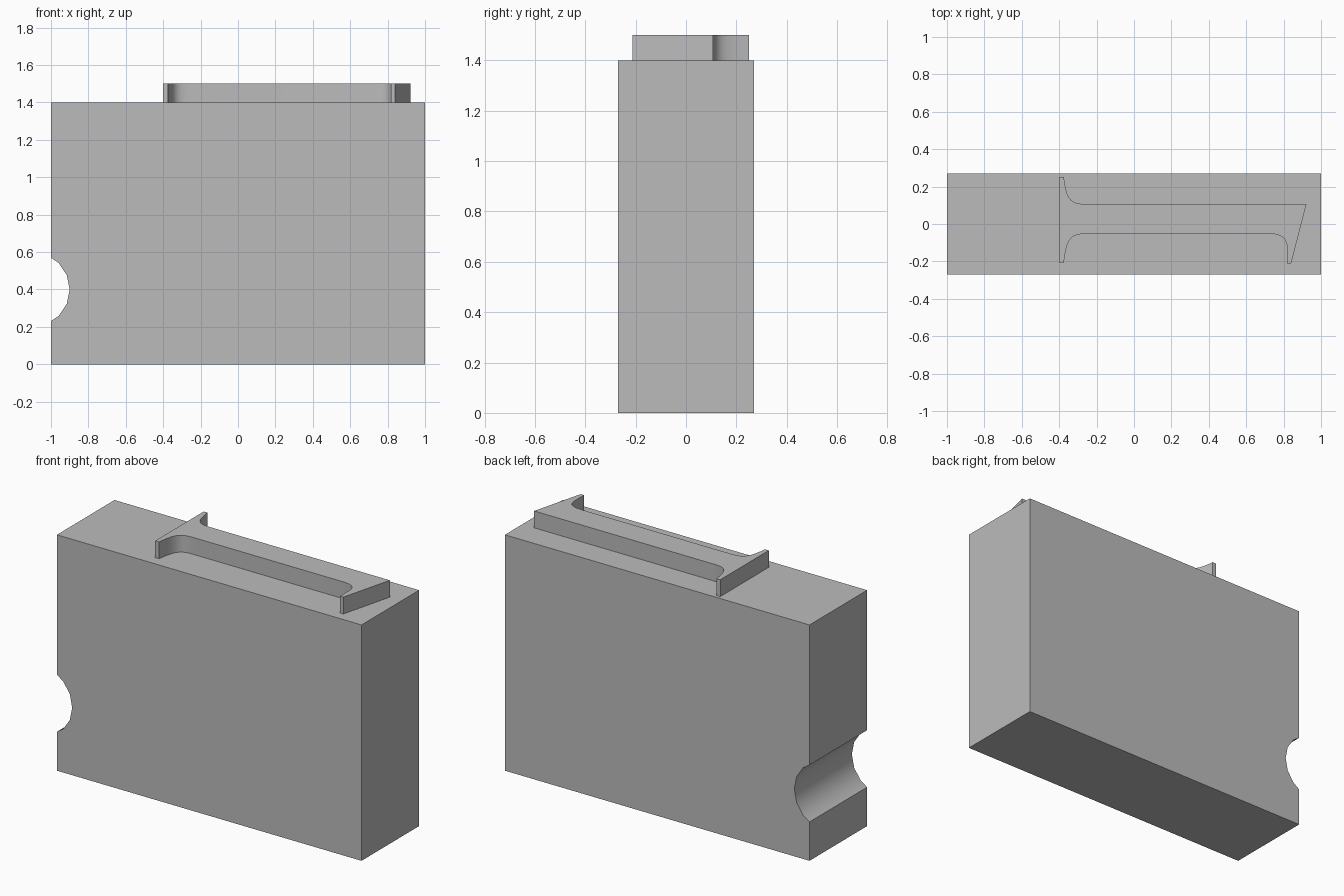
import bpy, bmesh
from math import sin, cos, tau
from mathutils import Vector
from mathutils.geometry import interpolate_bezier

cube = bpy.data.objects.get("Cube")
if cube:
    bpy.data.objects.remove(cube, do_unlink=True)

grey = bpy.data.materials.new("plain grey")
grey.use_nodes = True
color = (0.5, 0.5, 0.5, 1)
grey.diffuse_color = color
grey.node_tree.nodes["Principled BSDF"].inputs["Base Color"].default_value = color


def extrude_profile(name, points, direction):
    """Closed prism: a planar outline swept along a direction."""
    bm = bmesh.new()
    base = bm.faces.new([bm.verts.new(p) for p in points])
    swept = bmesh.ops.extrude_face_region(bm, geom=[base], use_keep_orig=True)
    moved = [v for v in swept["geom"] if isinstance(v, bmesh.types.BMVert)]
    bmesh.ops.translate(bm, verts=moved, vec=direction)
    bmesh.ops.recalc_face_normals(bm, faces=bm.faces)
    mesh = bpy.data.meshes.new(name)
    bm.to_mesh(mesh)
    bm.free()
    mesh.materials.append(grey)
    obj = bpy.data.objects.new(name, mesh)
    bpy.context.collection.objects.link(obj)
    bpy.ops.object.select_all(action='DESELECT')
    obj.select_set(True)
    bpy.context.view_layer.objects.active = obj
    bpy.ops.object.shade_smooth_by_angle()
    return obj


def fillet(a, c1, c2, b, steps=10):
    """Curved corner from a to b."""
    return [(p.x, p.y) for p in interpolate_bezier(
        *(Vector((x, y, 0)) for x, y in (a, c1, c2, b)), steps)]


# Block with a round groove low on its right end
depth, height = 0.27, 1.4
groove_x, groove_z, radius = -1.1, 0.4, 0.2
lip = 0.169
groove = [(groove_x + radius * cos(i * tau / 16), groove_z + radius * sin(i * tau / 16))
          for i in range(-2, 3)]
side = [(-1, 0), (-1, groove_z - lip)] + groove
side += [(-1, groove_z + lip), (-1, height), (1, height), (1, 0)]
extrude_profile("block", [(x, -depth, z) for x, z in side], (0, 2 * depth, 0))

# Raised rail on top: flared flange at one end, slanted hook at the other
back, front = 0.107, -0.053
outline = [(-0.4, -0.205), (-0.4, 0.25)]
outline += fillet((-0.375, 0.25), (-0.36, 0.13), (-0.34, back), (-0.26, back))
outline += [(0.922, back), (0.84, -0.212), (0.818, -0.212)]
outline += fillet((0.818, -0.125), (0.818, -0.08), (0.79, front), (0.73, front))
outline += fillet((-0.26, front), (-0.34, front), (-0.36, -0.08), (-0.375, -0.205))
extrude_profile("top_rail", [(x, y, height) for x, y in outline], (0, 0, 0.1))
